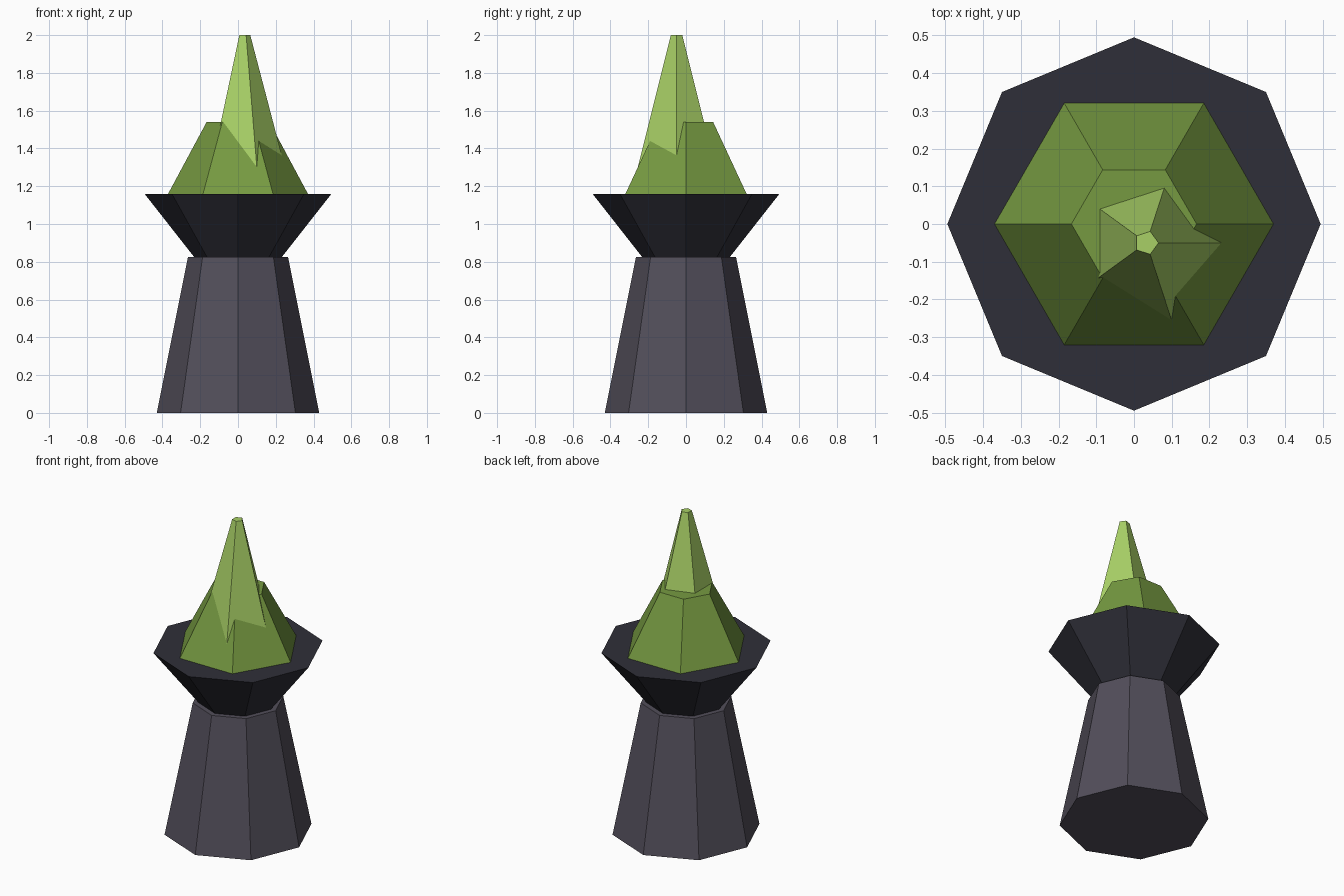
import bpy, bmesh
from math import cos, sin, tau

cube = bpy.data.objects.get("Cube")
if cube:
    bpy.data.objects.remove(cube, do_unlink=True)


def make_material(name, hex_code):
    """Flat material from an sRGB hex code, stored as linear values."""
    channels = [int(hex_code[i:i + 2], 16) / 255 for i in (0, 2, 4)]
    colour = [((c + 0.055) / 1.055) ** 2.4 for c in channels] + [1]
    mat = bpy.data.materials.new(name)
    mat.use_nodes = True
    mat.diffuse_color = colour
    bsdf = next(n for n in mat.node_tree.nodes if n.type == "BSDF_PRINCIPLED")
    bsdf.inputs["Base Color"].default_value = colour
    bsdf.inputs["Roughness"].default_value = 0.9
    return mat


def make_frustum(name, sides, bottom, top, mat, centre=(0, 0)):
    """Closed flat-sided frustum; bottom and top are (radius, z), first corner on +x."""
    bm = bmesh.new()
    rings = []
    for radius, z in (bottom, top):
        rings.append([bm.verts.new((centre[0] + radius * cos(tau * i / sides),
                                    centre[1] + radius * sin(tau * i / sides), z))
                      for i in range(sides)])
    low, high = rings
    bm.faces.new(low[::-1])
    bm.faces.new(high)
    for i in range(sides):
        j = (i + 1) % sides
        bm.faces.new((low[i], low[j], high[j], high[i]))
    mesh = bpy.data.meshes.new(name)
    bm.to_mesh(mesh)
    bm.free()
    mesh.materials.append(mat)
    obj = bpy.data.objects.new(name, mesh)
    bpy.context.collection.objects.link(obj)
    return obj


stone = make_material("grey stone", "524E5A")
iron = make_material("dark iron", "2F2F38")
green = make_material("deep green", "769A41")
lime = make_material("light green", "A8D066")

# Tapered pedestal and flared bowl
make_frustum("pedestal", 8, (0.43, 0), (0.265, 0.825), stone)
make_frustum("bowl", 8, (0.228, 0.82), (0.495, 1.16), iron)

# Flame: broad base with an off-centre spike growing out of it
make_frustum("flame_base", 6, (0.37, 1.16), (0.166, 1.54), green)
make_frustum("flame_spike", 5, (0.247, 1.18), (0.032, 2.0), lime, (0.033, -0.05))
